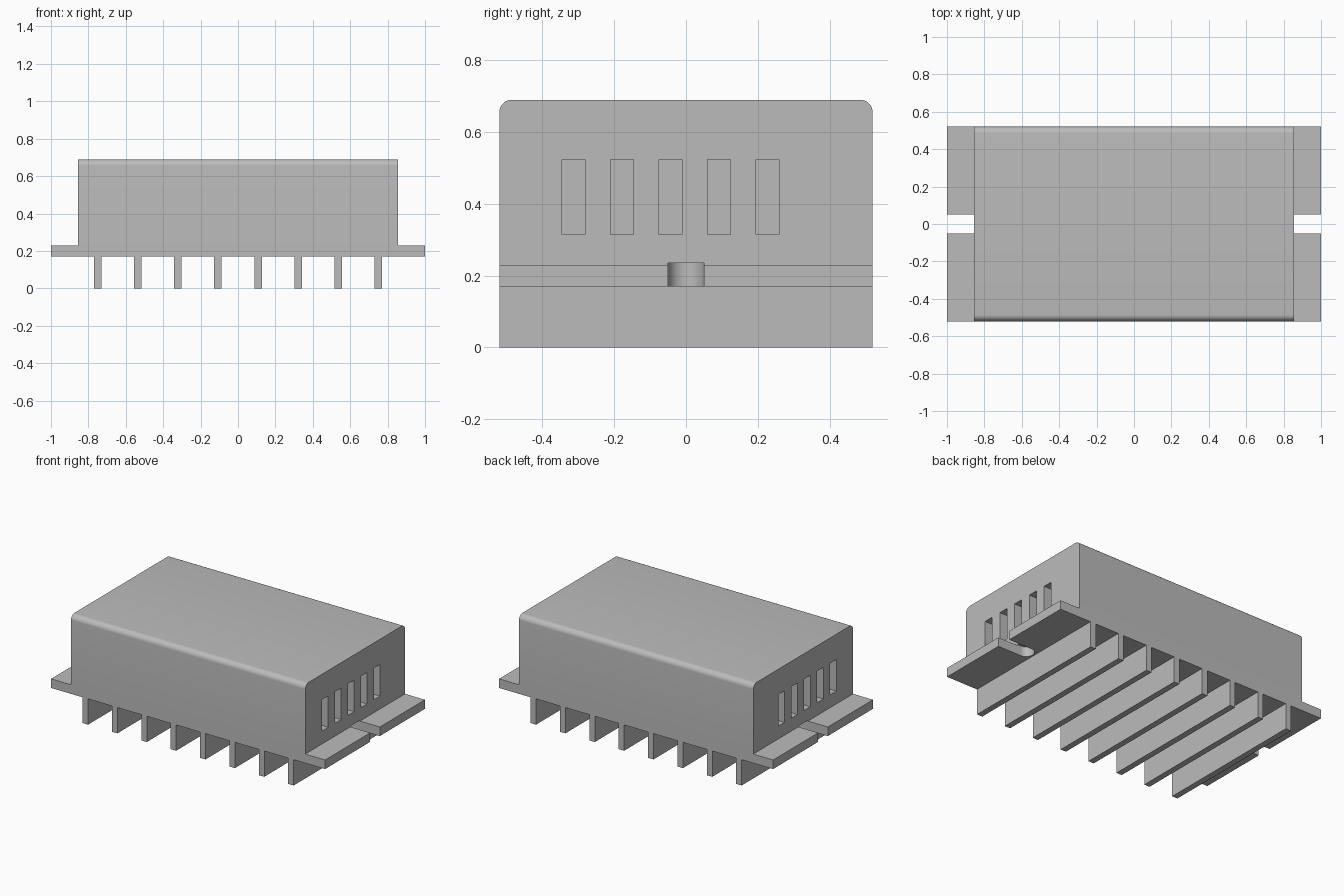
import bpy
import bmesh
from math import cos, sin, pi, radians
from mathutils import Matrix, Vector

cube = bpy.data.objects.get("Cube")
if cube:
    bpy.data.objects.remove(cube, do_unlink=True)

# Overall sizes
HALF_Y = 0.52
PLATE_LOW, PLATE_TOP, TOP = 0.17, 0.23, 0.69
HOUSE_X = 0.855
FIN_COUNT, FIN_REACH, FIN_HALF = 8, 0.75, 0.02

grey = bpy.data.materials.new("plain grey")
colour = (0.5, 0.5, 0.5, 1)
grey.diffuse_color = colour
grey.use_nodes = True
grey.node_tree.nodes["Principled BSDF"].inputs["Base Color"].default_value = colour


def extrude(name, points, direction):
    """Make a solid from a closed outline swept along a direction."""
    bm = bmesh.new()
    face = bm.faces.new([bm.verts.new(p) for p in points])
    swept = bmesh.ops.extrude_face_region(bm, geom=[face])
    moved = [g for g in swept["geom"] if isinstance(g, bmesh.types.BMVert)]
    bmesh.ops.translate(bm, vec=Vector(direction), verts=moved)
    bmesh.ops.recalc_face_normals(bm, faces=bm.faces)
    mesh = bpy.data.meshes.new(name)
    bm.to_mesh(mesh)
    bm.free()
    mesh.materials.append(grey)
    obj = bpy.data.objects.new(name, mesh)
    bpy.context.collection.objects.link(obj)
    return obj


def box(name, low, high):
    x, y, z = low
    outline = [(x, y, z), (high[0], y, z), (high[0], high[1], z), (x, high[1], z)]
    return extrude(name, outline, (0, 0, high[2] - z))


def cut(target, cutter):
    mod = target.modifiers.new(cutter.name, "BOOLEAN")
    mod.operation = "DIFFERENCE"
    mod.solver = "EXACT"
    mod.object = cutter
    cutter.hide_render = True
    cutter.hide_set(True)


# Heat sink: flange plate and fins as one extruded profile
profile = [(-1, PLATE_TOP), (-1, PLATE_LOW)]
for i in range(FIN_COUNT):
    x = FIN_REACH * (2 * i / (FIN_COUNT - 1) - 1)
    a, b = x - FIN_HALF, x + FIN_HALF
    profile += [(a, PLATE_LOW), (a, 0), (b, 0), (b, PLATE_LOW)]
profile += [(1, PLATE_LOW), (1, PLATE_TOP)]
heat_sink = extrude("heat_sink", [(x, -HALF_Y, z) for x, z in profile],
                    (0, 2 * HALF_Y, 0))

# Housing: rectangle with rounded upper long edges
radius = 0.035
outline = [(-HALF_Y, PLATE_TOP), (HALF_Y, PLATE_TOP)]
for side, start in ((1, 0), (-1, pi / 2)):
    for step in range(9):
        angle = start + step * pi / 16
        outline.append((side * (HALF_Y - radius) + radius * cos(angle),
                        TOP - radius + radius * sin(angle)))
housing = extrude("housing", [(-HOUSE_X, y, z) for y, z in outline],
                  (2 * HOUSE_X, 0, 0))

for side, label in ((1, "left"), (-1, "right")):
    # Vent slots in the end wall
    for i in range(5):
        y = -0.313 + 0.135 * i
        x1, x2 = sorted((side * (HOUSE_X - 0.1), side * (HOUSE_X + 0.05)))
        cut(housing, box(f"{label}_vent_cutter_{i + 1}",
                         (x1, y - 0.032, 0.315), (x2, y + 0.032, 0.523)))
    # Round-ended mounting notch in the flange
    r, centre = 0.05, 0.83
    notch = [(side * 1.1, -r), (side * 1.1, r)]
    for step in range(25):
        angle = pi / 2 + step * pi / 24
        notch.append((side * (centre + r * cos(angle)), r * sin(angle)))
    cutter = extrude(f"{label}_notch_cutter", [(x, y, 0.1) for x, y in notch],
                     (0, 0, 0.135))
    cut(heat_sink, cutter)
    cut(housing, cutter)

# Smooth the rounded edges, keep corners sharp
bpy.ops.object.select_all(action="DESELECT")
for obj in (heat_sink, housing):
    bpy.context.view_layer.objects.active = obj
    obj.select_set(True)
    for mod in list(obj.modifiers):
        bpy.ops.object.modifier_apply(modifier=mod.name)
bpy.ops.object.shade_smooth_by_angle(angle=radians(30))
for obj in list(bpy.data.objects):
    if "_cutter" in obj.name:
        bpy.data.objects.remove(obj, do_unlink=True)
